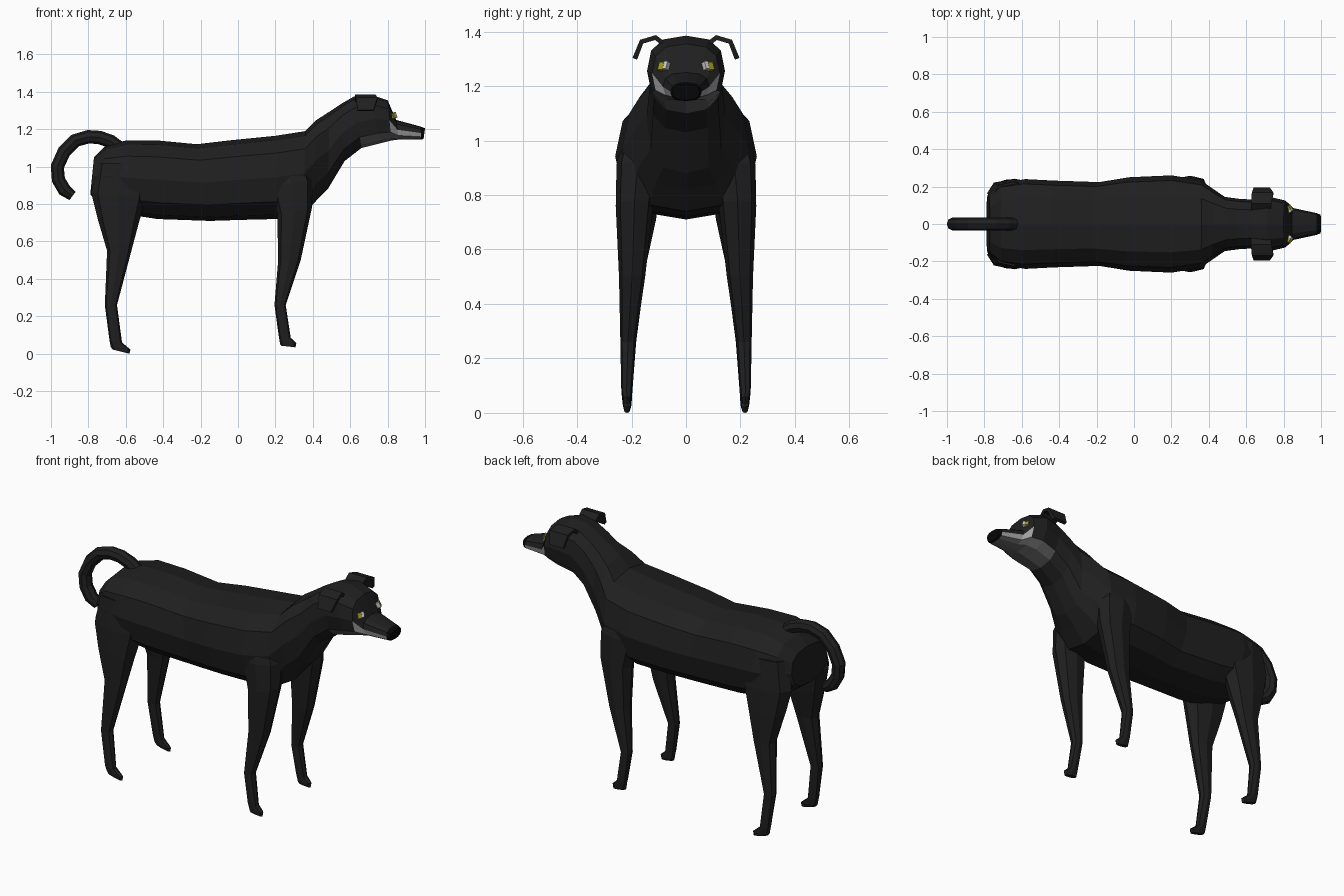
import bpy, bmesh, math
from mathutils import Vector, Matrix

if "Cube" in bpy.data.objects:
    bpy.data.objects.remove(bpy.data.objects["Cube"])


def material(name, rgb):
    m = bpy.data.materials.new(name)
    m.diffuse_color = (*rgb, 1)
    m.use_nodes = True
    m.node_tree.nodes["Principled BSDF"].inputs["Base Color"].default_value = m.diffuse_color
    return m


COAT = material("black_coat", (0.014, 0.014, 0.014))
NOSE = material("nose_black", (0.002, 0.002, 0.002))
JAW = material("jaw_grey", (0.13, 0.13, 0.13))
LIP = material("lip_light_grey", (0.36, 0.36, 0.36))
YELLOW = material("eye_yellow", (0.35, 0.3, 0.02))
WHITE = material("eye_white", (0.75, 0.75, 0.75))


def finish(bm, name, mats):
    bmesh.ops.recalc_face_normals(bm, faces=bm.faces)
    me = bpy.data.meshes.new(name)
    bm.to_mesh(me)
    bm.free()
    for m in mats:
        me.materials.append(m)
    ob = bpy.data.objects.new(name, me)
    bpy.context.collection.objects.link(ob)
    return ob


def loft(name, rings, n, mats, power=1.0, paint=None):
    """Skin rounded rings, each (centre, half-axis u, half-axis v); paint(ring, side) picks a material."""
    bm = bmesh.new()
    loops = []
    for c, u, v in rings:
        loop = []
        for k in range(n):
            a = 2 * math.pi * k / n
            p, q = (math.copysign(abs(t) ** power, t) if abs(t) > 1e-6 else 0 for t in (math.cos(a), math.sin(a)))
            loop.append(bm.verts.new(c + u * p + v * q))
        loops.append(loop)
    for i in range(len(loops) - 1):
        for k in range(n):
            j = (k + 1) % n
            f = bm.faces.new((loops[i][k], loops[i][j], loops[i + 1][j], loops[i + 1][k]))
            f.material_index = paint(i, k) if paint else 0
    bm.faces.new(loops[0])
    f = bm.faces.new(loops[-1])
    f.material_index = paint(len(loops) - 1, 0) if paint else 0
    return finish(bm, name, mats)


def spine_ring(tx, tz, bx, bz, w):
    top, bottom = Vector((tx, 0, tz)), Vector((bx, 0, bz))
    return (top + bottom) / 2, (top - bottom) / 2, Vector((0, w, 0))


# Body, neck and head: top x/z, bottom x/z, half width
spine = [
    (-0.77, 1.05, -0.79, 0.85, 0.16), (-0.71, 1.11, -0.71, 0.79, 0.22),
    (-0.60, 1.14, -0.56, 0.74, 0.24), (-0.43, 1.14, -0.43, 0.72, 0.232),
    (-0.22, 1.12, -0.15, 0.71, 0.224), (-0.05, 1.14, 0.0, 0.715, 0.25),
    (0.20, 1.165, 0.20, 0.72, 0.26), (0.36, 1.19, 0.35, 0.74, 0.235),
    (0.42, 1.25, 0.42, 0.82, 0.19), (0.49, 1.295, 0.48, 0.88, 0.145),
    (0.55, 1.335, 0.57, 1.03, 0.135), (0.62, 1.375, 0.66, 1.10, 0.13),
    (0.71, 1.385, 0.76, 1.125, 0.143), (0.80, 1.355, 0.82, 1.14, 0.125),
    (0.845, 1.25, 0.86, 1.145, 0.085), (0.975, 1.215, 0.98, 1.145, 0.058),
    (1.0, 1.205, 0.992, 1.148, 0.05),
]


def head_paint(ring, side):
    if ring >= 15:
        return 3
    if ring >= 13 and side in (3, 8):
        return 2
    return 1 if ring >= 11 and side in (4, 5, 6, 7) else 0


loft("body_and_head", [spine_ring(*r) for r in spine], 12, [COAT, JAW, LIP, NOSE], 0.78, head_paint)

# Legs: back x/z, front x/z, inner y, outer y
front_leg = [
    (0.20, 1.02, 0.36, 1.02, 0.10, 0.23), (0.17, 0.90, 0.40, 0.92, 0.10, 0.255),
    (0.21, 0.74, 0.395, 0.78, 0.12, 0.258), (0.215, 0.50, 0.335, 0.50, 0.15, 0.246),
    (0.195, 0.26, 0.255, 0.26, 0.185, 0.241), (0.217, 0.10, 0.282, 0.085, 0.198, 0.238),
    (0.225, 0.052, 0.312, 0.058, 0.20, 0.234), (0.23, 0.043, 0.307, 0.034, 0.205, 0.23),
]
rear_leg = [
    (-0.75, 1.02, -0.54, 1.02, 0.08, 0.225), (-0.785, 0.86, -0.49, 0.84, 0.09, 0.24),
    (-0.75, 0.72, -0.53, 0.70, 0.11, 0.242), (-0.70, 0.55, -0.57, 0.55, 0.145, 0.238),
    (-0.712, 0.26, -0.647, 0.26, 0.183, 0.238), (-0.687, 0.07, -0.62, 0.06, 0.198, 0.236),
    (-0.68, 0.035, -0.575, 0.022, 0.20, 0.232), (-0.67, 0.022, -0.58, 0.0, 0.205, 0.228),
]


def leg_ring(bx, bz, fx, fz, yi, yo, s):
    back, front = Vector((bx, s * (yi + yo) / 2, bz)), Vector((fx, s * (yi + yo) / 2, fz))
    return (back + front) / 2, (front - back) / 2, Vector((0, (yo - yi) / 2, 0))


for label, rows in (("front_leg", front_leg), ("rear_leg", rear_leg)):
    for side, s in (("right", -1), ("left", 1)):
        loft(f"{label}_{side}", [leg_ring(*r, s) for r in rows], 8, [COAT], 0.8)

# Curled tail along a centre line
path = [Vector((x, 0, z)) for x, z in (
    (-0.62, 1.09), (-0.68, 1.135), (-0.74, 1.156), (-0.80, 1.16), (-0.87, 1.14), (-0.93, 1.08),
    (-0.966, 1.0), (-0.96, 0.93), (-0.928, 0.875), (-0.885, 0.843))]
tail = []
for i, p in enumerate(path):
    d = (path[min(i + 1, len(path) - 1)] - path[max(i - 1, 0)]).normalized()
    r = 0.036 if i < len(path) - 1 else 0.027
    tail.append((p, Vector((d.z, 0, -d.x)) * r, Vector((0, r, 0))))
loft("tail", tail, 8, [COAT])

# Folded ears (strip: y, z, rear x, front x) and eyes, mirrored
ear = [(0.075, 1.35, 0.625, 0.73), (0.112, 1.378, 0.625, 0.735),
       (0.163, 1.363, 0.63, 0.745), (0.188, 1.30, 0.64, 0.725)]
for side, s in (("right", -1), ("left", 1)):
    bm = bmesh.new()
    rows = [[bm.verts.new((x, s * y, z)) for x in (a, b)] for y, z, a, b in ear]
    for p, q in zip(rows, rows[1:]):
        bm.faces.new((p[0], p[1], q[1], q[0]))
    ob = finish(bm, f"ear_{side}", [COAT])
    mod = ob.modifiers.new("thickness", 'SOLIDIFY')
    mod.thickness, mod.offset = 0.018, 0

    for label, mat, pos, w in (("eye_iris", YELLOW, (0.824, 0.085, 1.268), 0.022),
                               ("eye_white", WHITE, (0.833, 0.069, 1.272), 0.014)):
        bm = bmesh.new()
        m = (Matrix.Translation((pos[0], s * pos[1], pos[2])) @ Matrix.Rotation(s * 0.6, 4, 'Z')
             @ Matrix.Rotation(-0.4, 4, 'Y') @ Matrix.Diagonal((0.03, w, 0.03, 1)))
        bmesh.ops.create_cube(bm, size=1, matrix=m)
        finish(bm, f"{label}_{side}", [mat])
